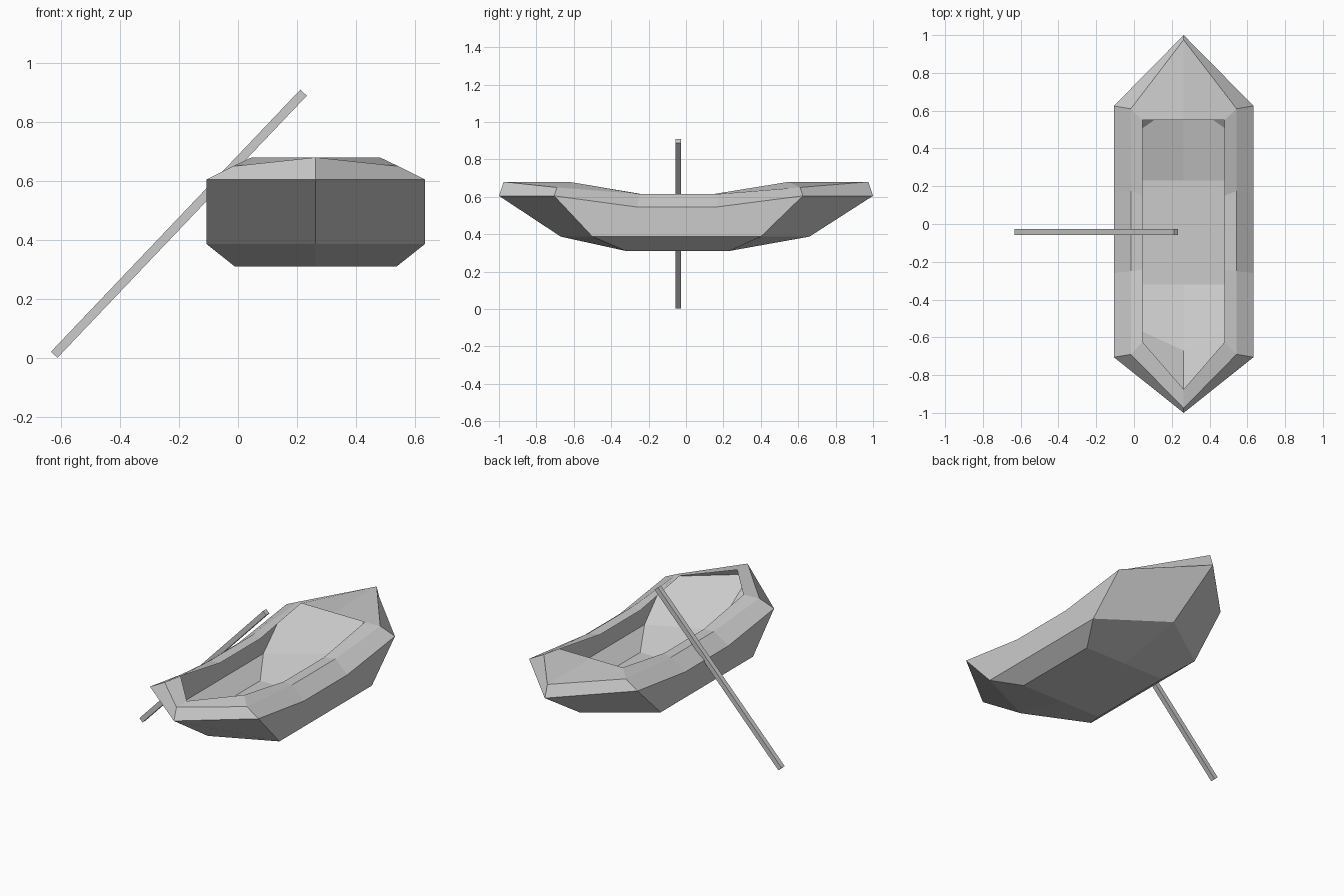
import bpy, bmesh, math

if "Cube" in bpy.data.objects:
    bpy.data.objects.remove(bpy.data.objects["Cube"])

def add_object(name, bm, location):
    mesh = bpy.data.meshes.new(name)
    bm.to_mesh(mesh)
    bm.free()
    obj = bpy.data.objects.new(name, mesh)
    obj.location = location
    bpy.context.collection.objects.link(obj)
    return obj

# Boat: half-rings from bottom to opening, each (half width, y stations, z stations)
# stations run tip, corner, middle, middle, corner, tip from back to front
rings = [
    (0.273, (0.23, 0.23, 0.1, -0.2, -0.32, -0.32), (0.31,) * 6),                            # bottom
    (0.37, (0.66, 0.40, 0.16, -0.26, -0.50, -0.67), (0.387,) * 6),                          # chine
    (0.37, (1.0, 0.625, 0.16, -0.26, -0.705, -1.0), (0.605, 0.605, 0.545, 0.545, 0.605, 0.605)),
    (0.28, (0.975, 0.61, 0.175, -0.25, -0.69, -0.975), (0.68, 0.65, 0.615, 0.615, 0.65, 0.68)),
    (0.217, (0.55, 0.55, 0.15, -0.24, -0.625, -0.875), (0.68, 0.68, 0.615, 0.615, 0.68, 0.68)),
]
bm = bmesh.new()
loops = []
for half, ys, zs in rings:
    loops.append([bm.verts.new((0 if i in (0, 5) else half, y, z))
                  for i, (y, z) in enumerate(zip(ys, zs))])
bm.faces.new(loops[0])
for lo, hi in zip(loops, loops[1:]):
    for i in range(5):
        bm.faces.new((lo[i], hi[i], hi[i + 1], lo[i + 1]))
hull = add_object("boat_hull", bm, (0.263, 0, 0))
mirror = hull.modifiers.new("mirror", 'MIRROR')
mirror.use_clip = True

# Pole leaning against the side of the boat
(x0, z0), (x1, z1) = (-0.622, 0.012), (0.222, 0.899)
bm = bmesh.new()
bmesh.ops.create_cube(bm, size=1)
bmesh.ops.scale(bm, vec=(0.03, 0.03, math.hypot(x1 - x0, z1 - z0)), verts=bm.verts)
pole = add_object("pole", bm, ((x0 + x1) / 2, -0.042, (z0 + z1) / 2))
pole.rotation_euler.y = math.atan2(x1 - x0, z1 - z0)
